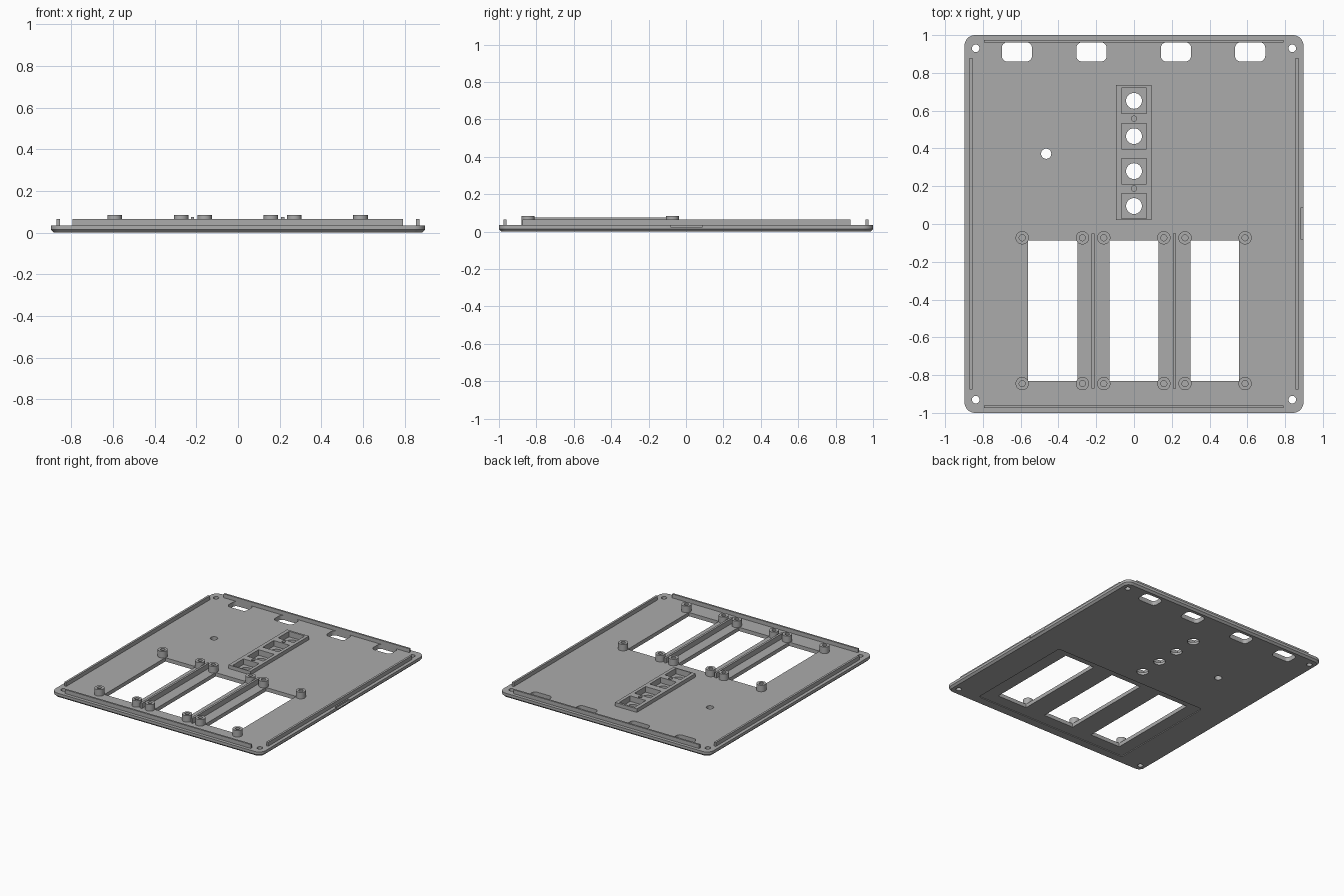
import bpy, bmesh, math
from mathutils import Matrix, Vector

cube = bpy.data.objects.get("Cube")
if cube:
    bpy.data.objects.remove(cube, do_unlink=True)

grey = bpy.data.materials.new("plain_grey")
grey.use_nodes = True
COLOUR = (0.41, 0.41, 0.41, 1)
grey.diffuse_color = COLOUR
grey.node_tree.nodes["Principled BSDF"].inputs["Base Color"].default_value = COLOUR

TOP = 0.035      # upper face of the panel
RIB_TOP = 0.065


def finish(name, bm):
    mesh = bpy.data.meshes.new(name)
    bm.to_mesh(mesh)
    bm.free()
    mesh.materials.append(grey)
    ob = bpy.data.objects.new(name, mesh)
    bpy.context.collection.objects.link(ob)
    return ob


def box(name, x0, x1, y0, y1, z0, z1, radius=0):
    bm = bmesh.new()
    centre = Vector(((x0 + x1) / 2, (y0 + y1) / 2, (z0 + z1) / 2))
    size = Matrix.Diagonal((x1 - x0, y1 - y0, z1 - z0, 1))
    bmesh.ops.create_cube(bm, size=1, matrix=Matrix.Translation(centre) @ size)
    if radius:
        upright = [e for e in bm.edges
                   if abs(e.verts[0].co.z - e.verts[1].co.z) > 1e-5]
        bmesh.ops.bevel(bm, geom=upright, offset=radius, segments=8,
                        profile=0.5, affect='EDGES')
    return finish(name, bm)


def cylinder(name, x, y, radius, z0, z1):
    bm = bmesh.new()
    bmesh.ops.create_cone(bm, cap_ends=True, segments=32, radius1=radius,
                          radius2=radius, depth=z1 - z0,
                          matrix=Matrix.Translation((x, y, (z0 + z1) / 2)))
    return finish(name, bm)


def cut(target, cutter):
    cutter.hide_render = True
    mod = target.modifiers.new("cut", 'BOOLEAN')
    mod.operation = 'DIFFERENCE'
    mod.solver = 'EXACT'
    mod.object = cutter
    bpy.context.view_layer.objects.active = target
    bpy.ops.object.modifier_apply(modifier=mod.name)
    bpy.data.objects.remove(cutter, do_unlink=True)


def smooth(ob):
    bpy.ops.object.select_all(action='DESELECT')
    ob.select_set(True)
    bpy.context.view_layer.objects.active = ob
    bpy.ops.object.shade_smooth_by_angle(angle=math.radians(30))


# Panel with rounded corners and a chamfered lower rim
panel = box("panel", -0.897, 0.897, -1, 1, 0, TOP, 0.055)
bm = bmesh.new()
bm.from_mesh(panel.data)
rim = [e for e in bm.edges if all(v.co.z < 0.001 for v in e.verts)]
bmesh.ops.bevel(bm, geom=rim, offset=0.014, segments=1, affect='EDGES')
bm.to_mesh(panel.data)
bm.free()

# Shallow recess beneath the windows
cut(panel, box("recess", -0.66, 0.66, -0.92, -0.04, -0.05, 0.006, 0.02))

# Three windows
for x0, x1 in ((-0.56, -0.30), (-0.13, 0.13), (0.30, 0.557)):
    cut(panel, box("window", x0, x1, -0.83, -0.087, -0.1, 0.1))

# Rounded slots along the back
for x in (-0.62, -0.225, 0.222, 0.615):
    cut(panel, box("slot", x - 0.08, x + 0.08, 0.86, 0.962, -0.1, 0.1, 0.03))

# Corner screw holes and the single round hole
for x in (-0.838, 0.838):
    for y in (-0.93, 0.93):
        cut(panel, cylinder("screw_hole", x, y, 0.02, -0.1, 0.1))
cut(panel, cylinder("round_hole", -0.465, 0.372, 0.027, -0.1, 0.1))

# Notch in the left edge
cut(panel, box("notch", 0.882, 1, -0.08, 0.085, 0.022, 0.1))

# Button block with square pockets and round openings
block = box("button_block", -0.095, 0.092, 0.02, 0.735, TOP - 0.001, 0.063)
for y in (0.095, 0.28, 0.465, 0.652):
    for ob in (panel, block):
        cut(ob, box("pocket", -0.067, 0.067, y - 0.067, y + 0.067, 0.02, 0.1))
    cut(panel, cylinder("button_hole", 0, y, 0.042, -0.1, 0.1))
for y in (0.188, 0.558):
    cut(block, cylinder("pin_hole", 0, y, 0.014, 0.04, 0.1))
smooth(block)
smooth(panel)

# Rim ribs on all four sides
for side, s in (("left", 1), ("right", -1)):
    x = s * 0.863
    box(side + "_rib", x - 0.008, x + 0.008, -0.875, 0.88, TOP - 0.002, RIB_TOP)
for side, s in (("back", 1), ("front", -1)):
    y = s * 0.968
    box(side + "_rib", -0.795, 0.792, y - 0.007, y + 0.007, TOP - 0.002, RIB_TOP)

# Divider ribs between the windows
for side, x in (("left", 0.214), ("right", -0.218)):
    box(side + "_divider", x - 0.008, x + 0.008, -0.87, -0.05, TOP - 0.002, 0.075)

# Hollow mounting posts at the window corners
for x in (-0.592, -0.273, -0.16, 0.158, 0.27, 0.588):
    for y in (-0.845, -0.073):
        post = cylinder("mounting_post", x, y, 0.035, 0.03, 0.085)
        cut(post, cylinder("post_hole", x, y, 0.016, TOP + 0.002, 0.2))
        smooth(post)
